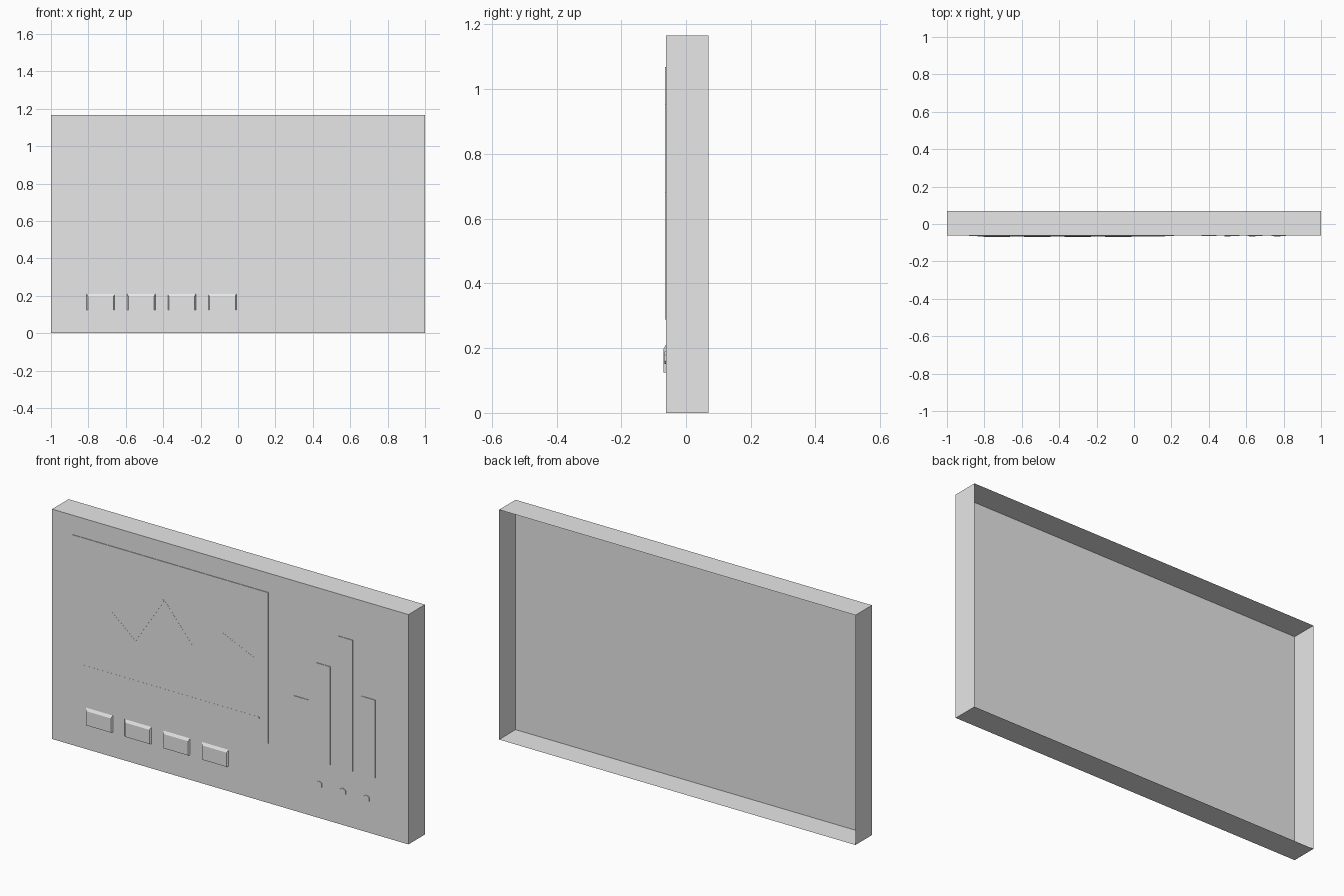
import bpy, bmesh
from mathutils import Vector, Matrix
import math

if "Cube" in bpy.data.objects:
    bpy.data.objects.remove(bpy.data.objects["Cube"])

FRONT, BACK, H = -0.062, 0.07, 1.166

grey = bpy.data.materials.new("light_grey")
grey.diffuse_color = (0.8, 0.8, 0.8, 1)
grey.use_nodes = True
grey.node_tree.nodes["Principled BSDF"].inputs["Base Color"].default_value = grey.diffuse_color


def finish(name, bm):
    bmesh.ops.recalc_face_normals(bm, faces=bm.faces[:])
    me = bpy.data.meshes.new(name)
    bm.to_mesh(me)
    bm.free()
    me.materials.append(grey)
    ob = bpy.data.objects.new(name, me)
    bpy.context.collection.objects.link(ob)
    return ob


def box(bm, x0, x1, y0, y1, z0, z1):
    m = Matrix.Translation(((x0 + x1) / 2, (y0 + y1) / 2, (z0 + z1) / 2))
    m = m @ Matrix.Diagonal((x1 - x0, y1 - y0, z1 - z0, 1))
    return bmesh.ops.create_cube(bm, size=1, matrix=m)["verts"]


def plate(name, x0, x1, z0, z1, depth):
    bm = bmesh.new()
    box(bm, x0, x1, FRONT - depth, FRONT, z0, z1)
    return finish(name, bm)


# casing: thin shell, open at the back, right wall in five segments
bm = bmesh.new()
box(bm, -1, 1, FRONT, BACK, 0, H)
bm.normal_update()
bmesh.ops.delete(bm, geom=[f for f in bm.faces if f.normal.y > 0.9], context='FACES')
right = [f for f in bm.faces if f.normal.x > 0.9]
for i in range(1, 5):
    right = [f for f in bm.faces if f.calc_center_median().x > 0.99]
    geom = right + [e for f in right for e in f.edges] + [v for f in right for v in f.verts]
    bmesh.ops.bisect_plane(bm, geom=list(set(geom)), plane_co=(0, 0, H * i / 5), plane_no=(0, 0, 1))
finish("casing", bm)

# screen
SCREEN = 0.003
plate("screen", -0.883, 0.215, 0.304, 1.068, SCREEN)

# line chart and its base line: very thin ribbons on the screen
chart = [(-0.807, 0.636), (-0.674, 0.742), (-0.534, 0.623), (-0.371, 0.873),
         (-0.204, 0.674), (-0.042, 0.793), (0.137, 0.714)]
axis = [(-0.836, 0.42), (0.165, 0.42)]


def ribbon(name, pts, half=0.004):
    bm = bmesh.new()
    for (xa, za), (xb, zb) in zip(pts, pts[1:]):
        a, b = Vector((xa, 0, za)), Vector((xb, 0, zb))
        d = b - a
        m = (Matrix.Translation((a + b) / 2 + Vector((0, FRONT - SCREEN, 0)))
             @ Matrix.Rotation(-math.atan2(d.z, d.x), 4, 'Y')
             @ Matrix.Diagonal((d.length, 0.001, 2 * half, 1)))
        bmesh.ops.create_cube(bm, size=1, matrix=m)
    finish(name, bm)


ribbon("chart_line", chart)
ribbon("chart_axis", axis)

# bar graph
for i, (x, top) in enumerate([(0.40, 0.584), (0.523, 0.785), (0.648, 0.953), (0.774, 0.683)]):
    plate(f"graph_bar_{i + 1}", x - 0.04, x + 0.04, 0.288, top, 0.003)

# push buttons: front face drawn in at the top and sides
for i in range(4):
    x = -0.734 + i * 0.2168
    bm = bmesh.new()
    for v in box(bm, x - 0.075, x + 0.075, -0.07, FRONT, 0.125, 0.21):
        if v.co.y < -0.066:
            v.co.x = x + (v.co.x - x) * 0.92
            if v.co.z > 0.2:
                v.co.z = 0.197
    finish(f"push_button_{i + 1}", bm)

# hexagonal indicator lights
for i in range(3):
    bm = bmesh.new()
    m = (Matrix.Translation((0.499 + i * 0.1335, FRONT - 0.002, 0.17))
         @ Matrix.Rotation(math.pi / 2, 4, 'X'))
    bmesh.ops.create_cone(bm, cap_ends=True, segments=6, radius1=0.019, radius2=0.019,
                          depth=0.004, matrix=m)
    finish(f"indicator_light_{i + 1}", bm)
